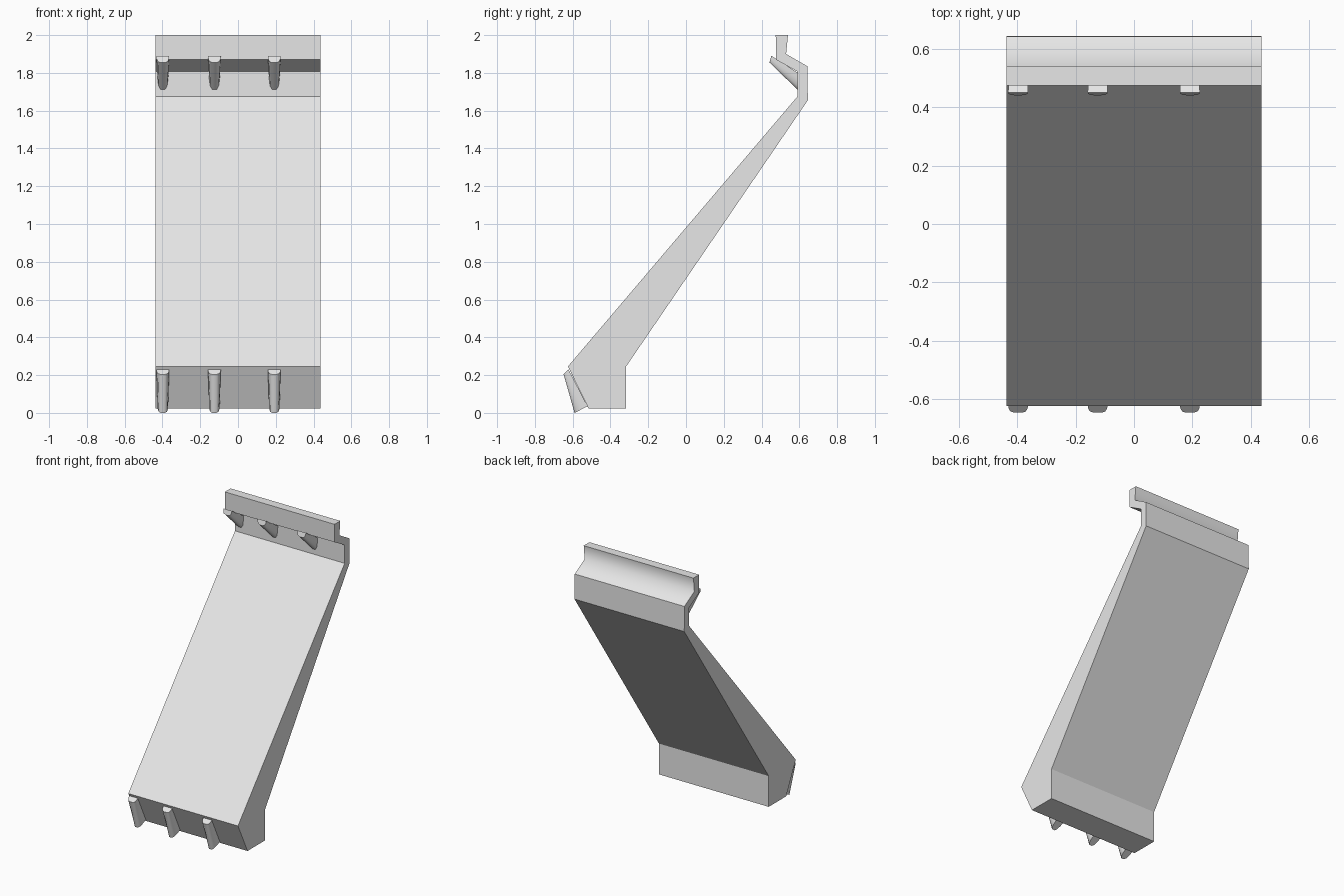
import bpy, bmesh, math
from mathutils import Vector, Matrix

cube = bpy.data.objects.get("Cube")
if cube:
    bpy.data.objects.remove(cube, do_unlink=True)

GREY = (0.8, 0.8, 0.8, 1.0)
grey = bpy.data.materials.new("light grey")
grey.use_nodes = True
grey.diffuse_color = GREY
grey.node_tree.nodes["Principled BSDF"].inputs["Base Color"].default_value = GREY


def make_object(name, bm):
    bmesh.ops.recalc_face_normals(bm, faces=bm.faces[:])
    mesh = bpy.data.meshes.new(name)
    bm.to_mesh(mesh)
    bm.free()
    mesh.materials.append(grey)
    obj = bpy.data.objects.new(name, mesh)
    bpy.context.collection.objects.link(obj)
    return obj


def loft(bm, first, second):
    """Join two equal rings of points into a closed solid."""
    a = [bm.verts.new(p) for p in first]
    b = [bm.verts.new(p) for p in second]
    bm.faces.new(a)
    bm.faces.new(b[::-1])
    n = len(a)
    for i in range(n):
        j = (i + 1) % n
        bm.faces.new((a[i], b[i], b[j], a[j]))


# Slanted panel: side profile (y, z) extruded across the width
HALF_WIDTH = 0.4375
LIP_FOOT = (0.53, 1.90)
profile = [(0.475, 2.0), (0.54, 2.0), LIP_FOOT, (0.643, 1.835),
           (0.645, 1.655), (-0.317, 0.246), (-0.317, 0.024),
           (-0.516, 0.024), (-0.625, 0.246), (0.59, 1.675),
           (0.59, 1.807), (0.477, 1.87)]
bm = bmesh.new()
loft(bm, [(-HALF_WIDTH, y, z) for y, z in profile],
     [(HALF_WIDTH, y, z) for y, z in profile])
# Only the crease behind the top lip is shaded softly
for face in bm.faces:
    face.smooth = True
for edge in bm.edges:
    edge.smooth = all((Vector(v.co.yz) - Vector(LIP_FOOT)).length < 0.001
                      for v in edge.verts)
make_object("slanted_panel", bm)


# Rounded, tapering claw; its origin is the outer top corner
HALF_SECTION = [(1.0, 0.0), (0.97, 0.4), (0.78, 0.82), (0.4, 1.0)]
SECTION = HALF_SECTION + [(-x, t) for x, t in reversed(HALF_SECTION)]


def claw_ring(inner, outer, half_width):
    inner, outer = Vector(inner), Vector(outer)
    ring = []
    for x, t in SECTION:
        p = inner.lerp(outer, t)
        ring.append((x * half_width, p.x, p.y))
    return ring


def add_claw(name, location, tilt):
    bm = bmesh.new()
    loft(bm, claw_ring((0.026, 0.026), (0, 0), 0.034),
         claw_ring((0.127, -0.169), (0.058, -0.204), 0.028))
    bm.transform(Matrix.Translation(location) @ Matrix.Rotation(tilt, 4, "X"))
    obj = make_object(name, bm)
    bpy.ops.object.select_all(action="DESELECT")
    obj.select_set(True)
    bpy.context.view_layer.objects.active = obj
    bpy.ops.object.shade_smooth_by_angle(angle=math.radians(50))


# Three claws along the foot and three under the top lip
for side, x in (("right", -0.398), ("middle", -0.125), ("left", 0.192)):
    add_claw("lower_claw_" + side, (x, -0.648, 0.204), 0)
    add_claw("upper_claw_" + side, (x, 0.442, 1.855), math.radians(30))
